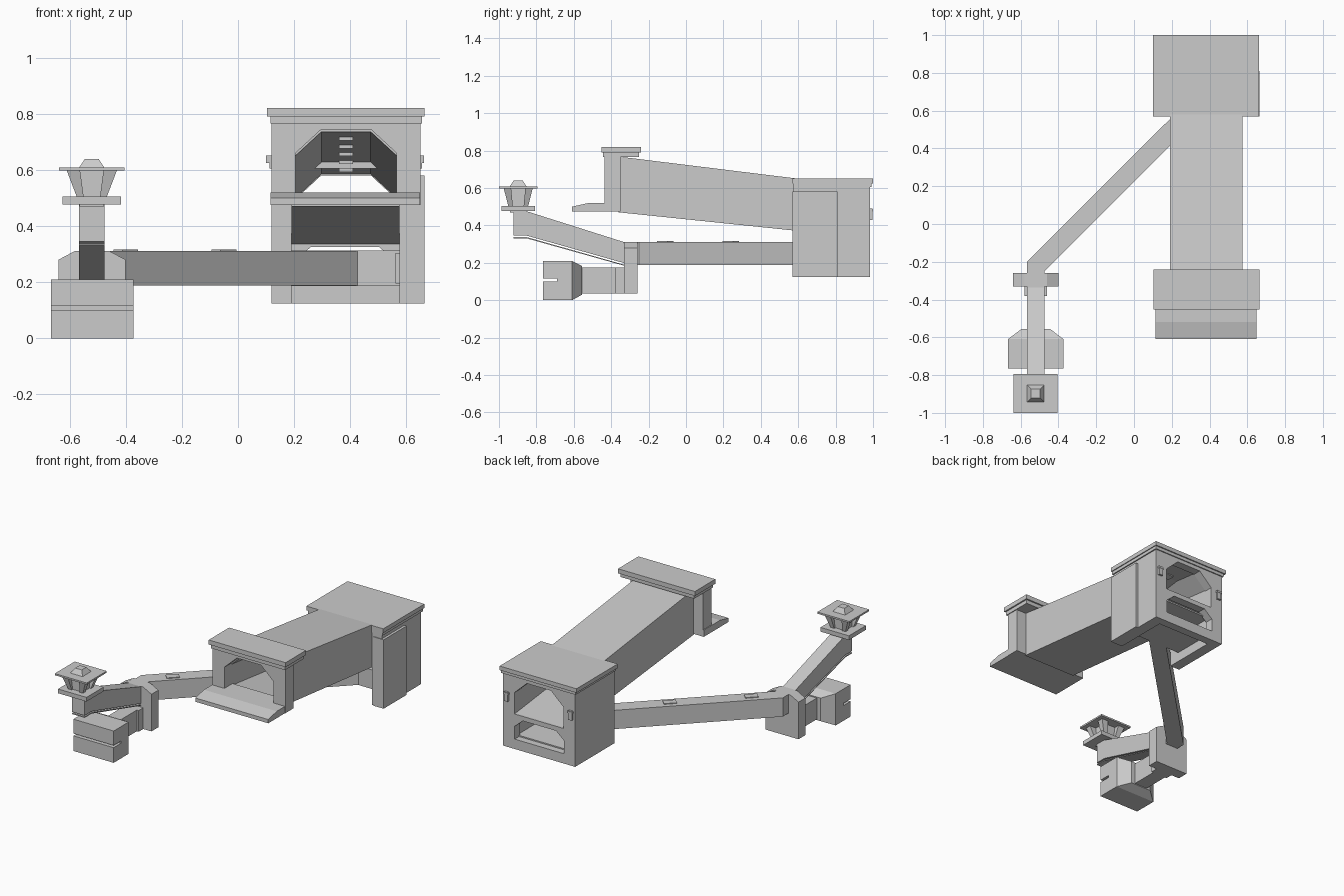
import bpy, bmesh
from mathutils import Vector

if "Cube" in bpy.data.objects:
    bpy.data.objects.remove(bpy.data.objects["Cube"])


def make(name, verts, faces):
    me = bpy.data.meshes.new(name)
    bm = bmesh.new()
    vs = [bm.verts.new(v) for v in verts]
    for f in faces:
        bm.faces.new([vs[i] for i in f])
    bmesh.ops.recalc_face_normals(bm, faces=bm.faces)
    bm.to_mesh(me)
    bm.free()
    ob = bpy.data.objects.new(name, me)
    bpy.context.collection.objects.link(ob)
    return ob


def loft(name, a, b):
    """Solid between two matching 3D outlines."""
    n = len(a)
    sides = [(i, (i + 1) % n, n + (i + 1) % n, n + i) for i in range(n)]
    return make(name, list(a) + list(b), sides + [tuple(range(n)), tuple(range(n, 2 * n))])


def box(name, x0, x1, y0, y1, z0, z1):
    q = [(x0, y0), (x1, y0), (x1, y1), (x0, y1)]
    return loft(name, [(x, y, z0) for x, y in q], [(x, y, z1) for x, y in q])


def plan(name, pts, z0, z1):
    return loft(name, [(x, y, z0) for x, y in pts], [(x, y, z1) for x, y in pts])


def side(name, pts, x0, x1):
    return loft(name, [(x0, y, z) for y, z in pts], [(x1, y, z) for y, z in pts])


def frustum(name, cx, cy, z0, h0, z1, h1):
    r = [(-1, -1), (1, -1), (1, 1), (-1, 1)]
    return loft(name, [(cx + h0 * i, cy + h0 * j, z0) for i, j in r],
                [(cx + h1 * i, cy + h1 * j, z1) for i, j in r])


def arch(x0, x1, z0, zs, z1, cut):
    """Six-point outline; cut=0 gives a rectangle."""
    return [(x0, z0), (x1, z0), (x1, zs), (x1 - cut, z1), (x0 + cut, z1), (x0, zs)]


def tube(name, y0, out0, in0, y1, out1, in1):
    """Hollow passage with an arched bore."""
    n = 6
    rings = [(y0, out0), (y1, out1), (y1, in1), (y0, in0)]
    verts = [(x, y, z) for y, r in rings for x, z in r]
    faces = []
    for k in range(4):
        m = (k + 1) % 4
        for i in range(n):
            j = (i + 1) % n
            faces.append((k * n + i, k * n + j, m * n + j, m * n + i))
    return make(name, verts, faces)


# Sloping main passage
tube("main_passage", -0.36, arch(.19, .575, .47, .66, .768, 0), arch(.205, .565, .511, .651, .736, .092),
     0.97, arch(.19, .575, .332, .50, .604, 0), arch(.205, .565, .356, .496, .581, .092))
for i in range(5):
    y = -0.2 + i * 0.24
    z = 0.736 - 0.1166 * (y + 0.36)
    box("passage_lamp", .36, .41, y, y + .05, z - .012, z + .004)

# Front portal with cornice and entrance ledge
o, n = arch(.12, .65, .475, .66, .768, 0), arch(.205, .565, .52, .66, .745, .092)
tube("portal_frame", -0.435, o, n, -0.35, o, n)
box("portal_cornice", .115, .655, -.445, -.25, .765, .792)
box("portal_roof", .103, .665, -.453, -.24, .79, .82)
side("entrance_ledge", [(-.61, .475), (-.35, .475), (-.35, .52), (-.52, .52), (-.61, .5)], .115, .648)

# Rear hub: back wall with two openings, side walls, roof
o, n = arch(.12, .648, .338, .50, .63, 0), arch(.205, .565, .356, .496, .581, .092)
tube("hub_upper_wall", .93, o, n, .985, o, n)
o, n = arch(.12, .648, .125, .28, .338, 0), arch(.2, .562, .19, .275, .326, .06)
tube("hub_lower_wall", .93, o, n, .985, o, n)
box("hub_left_wall", .12, .19, .575, .985, .125, .63)
box("hub_right_wall", .575, .648, .575, .985, .125, .63)
box("hub_wing", .59, .665, .57, .81, .125, .58)
box("hub_cornice", .112, .656, .572, .992, .605, .63)
box("hub_roof", .10, .662, .57, 1.0, .625, .652)
for x in (.15, .618):
    box("hub_wall_lamp", x - .014, x + .014, .98, .998, .43, .49)
    box("hub_lamp_cap", x - .018, x + .018, .98, 1.0, .475, .487)

# Lower room inside the hub
box("room_floor", .19, .575, .65, .94, .187, .198)
box("room_ceiling", .19, .575, .65, .94, .303, .313)
box("room_front", .42, .562, .65, .665, .187, .313)

# Diagonal passage with roof hatches
plan("diagonal_passage", [(-.567, -.2), (-.567, -.29), (-.475, -.29), (-.475, -.25),
                          (.43, .655), (.29, .655)], .188, .312)
for x in (-.40, -.05):
    c = Vector((x, x + .29))
    d, p = Vector((.028, .028)), Vector((-.016, .016))
    plan("roof_hatch", [tuple(c + d + p), tuple(c - d + p), tuple(c - d - p), tuple(c + d - p)], .31, .317)

# Junction block
prof = [(-.64, .035), (-.40, .035), (-.40, .28), (-.46, .312), (-.58, .312), (-.64, .28)]
loft("junction", [(x, -.332, z) for x, z in prof], [(x, -.26, z) for x, z in prof])
box("junction_collar", -.58, -.46, -.38, -.33, .035, .175)

# Lower front block, tapered neck and link
side("lower_block", [(-.765, 0), (-.61, 0), (-.61, .21), (-.765, .21), (-.765, .115),
                     (-.69, .115), (-.69, .10), (-.765, .10)], -.667, -.373)


def rect(y, hx, z0, z1):
    return [(-.52 - hx, y, z0), (-.52 + hx, y, z0), (-.52 + hx, y, z1), (-.52 - hx, y, z1)]


loft("lower_block_taper", rect(-.61, .147, 0, .21), rect(-.555, .075, .03, .182))
box("lower_link", -.567, -.473, -.56, -.32, .035, .175)

# Ramp up to the lookout
side("ramp", [(-.30, .19), (-.30, .312), (-.335, .312), (-.85, .475), (-.922, .48),
              (-.922, .345), (-.85, .345)], -.567, -.475)
side("ramp_underplate", [(-.30, .176), (-.30, .181), (-.85, .337), (-.922, .337), (-.922, .33), (-.85, .33)],
     -.567, -.475)

# Lookout tower
cx, cy = -.521, -.897
box("lookout_deck", cx - .104, cx + .104, cy - .089, cy + .089, .477, .505)
box("lookout_column", cx - .043, cx + .043, cy - .043, cy + .043, .47, .6)
for i in (-1, 1):
    for j in (-1, 1):
        lo, hi = [], []
        for a, b in ((-1, -1), (1, -1), (1, 1), (-1, 1)):
            lo.append((cx + i * .041 + a * .012, cy + j * .041 + b * .012, .503))
            hi.append((cx + i * .066 + a * .024, cy + j * .058 + b * .02, .6))
        loft("lookout_post", lo, hi)
box("lookout_canopy", cx - .117, cx + .117, cy - .104, cy + .104, .598, .609)
frustum("lookout_cap", cx, cy, .607, .046, .64, .024)
